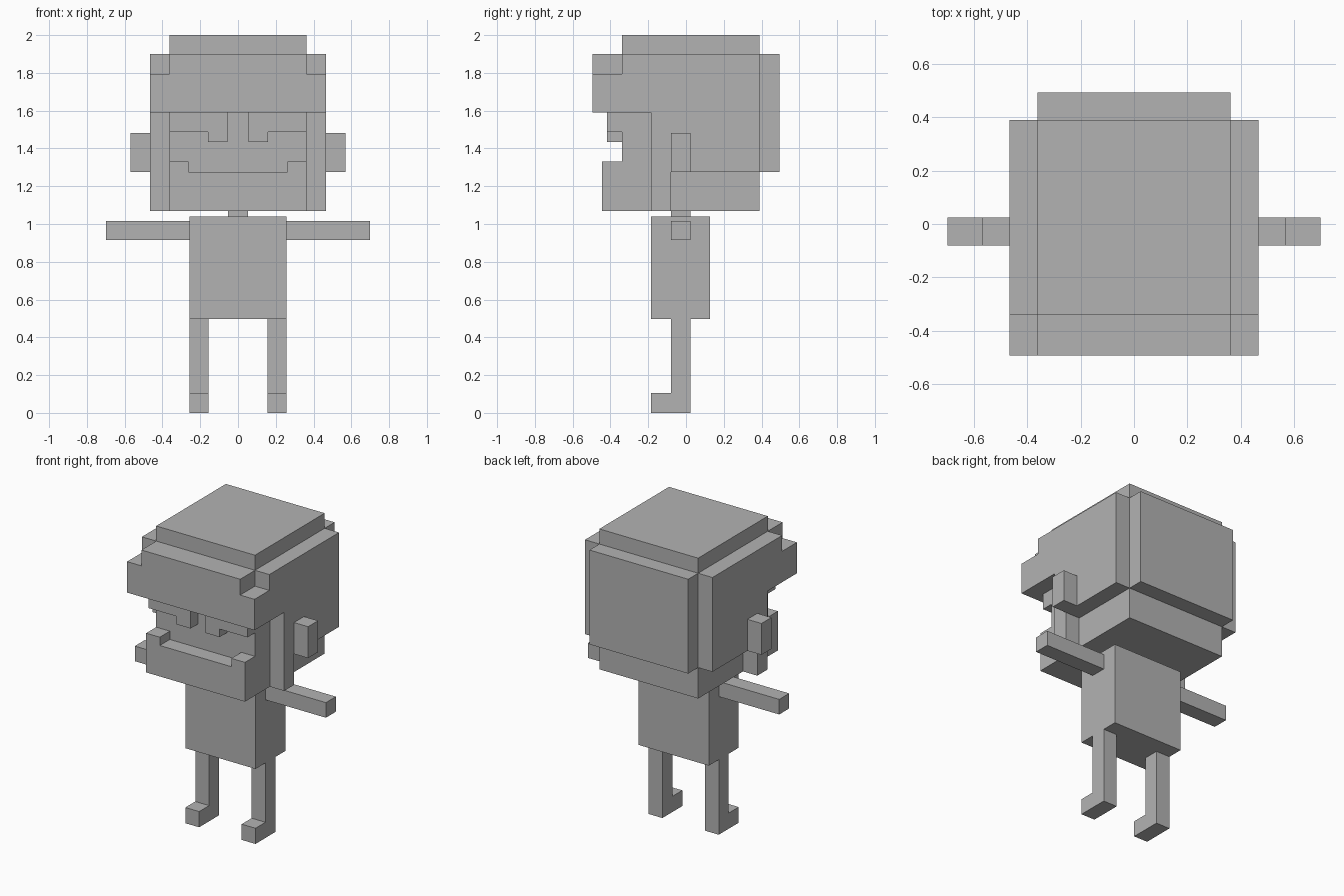
import bpy
import bmesh
from mathutils import Vector

cube = bpy.data.objects.get("Cube")
if cube:
    bpy.data.objects.remove(cube, do_unlink=True)

GREY = (0.45, 0.45, 0.45, 1.0)
mat = bpy.data.materials.new("plain grey")
mat.use_nodes = True
mat.diffuse_color = GREY
mat.node_tree.nodes["Principled BSDF"].inputs["Base Color"].default_value = GREY


def prism(name, points, depth, mirror=False):
    """Extrude a flat outline by a vector; optionally mirror it across x = 0."""
    bm = bmesh.new()
    face = bm.faces.new([bm.verts.new(p) for p in points])
    ext = bmesh.ops.extrude_face_region(bm, geom=[face], use_keep_orig=True)
    verts = [g for g in ext["geom"] if isinstance(g, bmesh.types.BMVert)]
    bmesh.ops.translate(bm, vec=Vector(depth), verts=verts)
    bmesh.ops.recalc_face_normals(bm, faces=bm.faces)
    mesh = bpy.data.meshes.new(name)
    bm.to_mesh(mesh)
    bm.free()
    mesh.materials.append(mat)
    obj = bpy.data.objects.new(name, mesh)
    bpy.context.collection.objects.link(obj)
    if mirror:
        mod = obj.modifiers.new("Mirror", 'MIRROR')
        mod.use_mirror_merge = False
    return obj


def box(name, x, y, z, mirror=False):
    pts = [(x[0], y[0], z[0]), (x[1], y[0], z[0]), (x[1], y[1], z[0]), (x[0], y[1], z[0])]
    return prism(name, pts, (0, 0, z[1] - z[0]), mirror)


def side_prism(name, yz, x, mirror=False):
    return prism(name, [(x[0], y, z) for y, z in yz], (x[1] - x[0], 0, 0), mirror)


def front_prism(name, xz, y, mirror=False):
    return prism(name, [(px, y[0], z) for px, z in xz], (0, y[1] - y[0], 0), mirror)


HEAD = 0.362           # half width of the head
LIMB = (-0.08, 0.024)  # depth of neck, ears, arms and legs

# Head and hair
box("head", (-HEAD, HEAD), (-0.339, 0.39), (1.07, 2.0))
box("front_hair", (-HEAD, HEAD), (-0.494, -0.339), (1.59, 1.9))
box("back_hair", (-HEAD, HEAD), (0.39, 0.494), (1.275, 1.9))
side_prism("side_hair", [
    (-0.494, 1.59), (-0.494, 1.795), (-0.339, 1.795), (-0.339, 1.9),
    (0.39, 1.9), (0.39, 1.275), (-0.08, 1.275), (-0.08, 1.07),
    (-0.184, 1.07), (-0.184, 1.59)], (HEAD, 0.467), mirror=True)
box("ears", (0.467, 0.57), LIMB, (1.275, 1.483), mirror=True)

# Face: brows with a drop near the nose, and a jaw with raised corners
front_prism("brows", [
    (0.055, 1.59), (HEAD, 1.59), (HEAD, 1.486), (0.158, 1.486),
    (0.158, 1.433), (0.055, 1.433)], (-0.418, -0.339), mirror=True)
front_prism("jaw", [
    (-HEAD, 1.07), (HEAD, 1.07), (HEAD, 1.33), (0.262, 1.33), (0.262, 1.275),
    (-0.262, 1.275), (-0.262, 1.33), (-HEAD, 1.33)], (-0.444, -0.339))

# Body and limbs
box("neck", (-0.052, 0.052), LIMB, (1.04, 1.07))
box("body", (-0.257, 0.257), (-0.184, 0.128), (0.497, 1.04))
box("arms", (0.257, 0.70), LIMB, (0.915, 1.015), mirror=True)
side_prism("legs", [
    (-0.184, 0), (LIMB[1], 0), (LIMB[1], 0.497), (LIMB[0], 0.497),
    (LIMB[0], 0.104), (-0.184, 0.104)], (0.156, 0.257), mirror=True)
